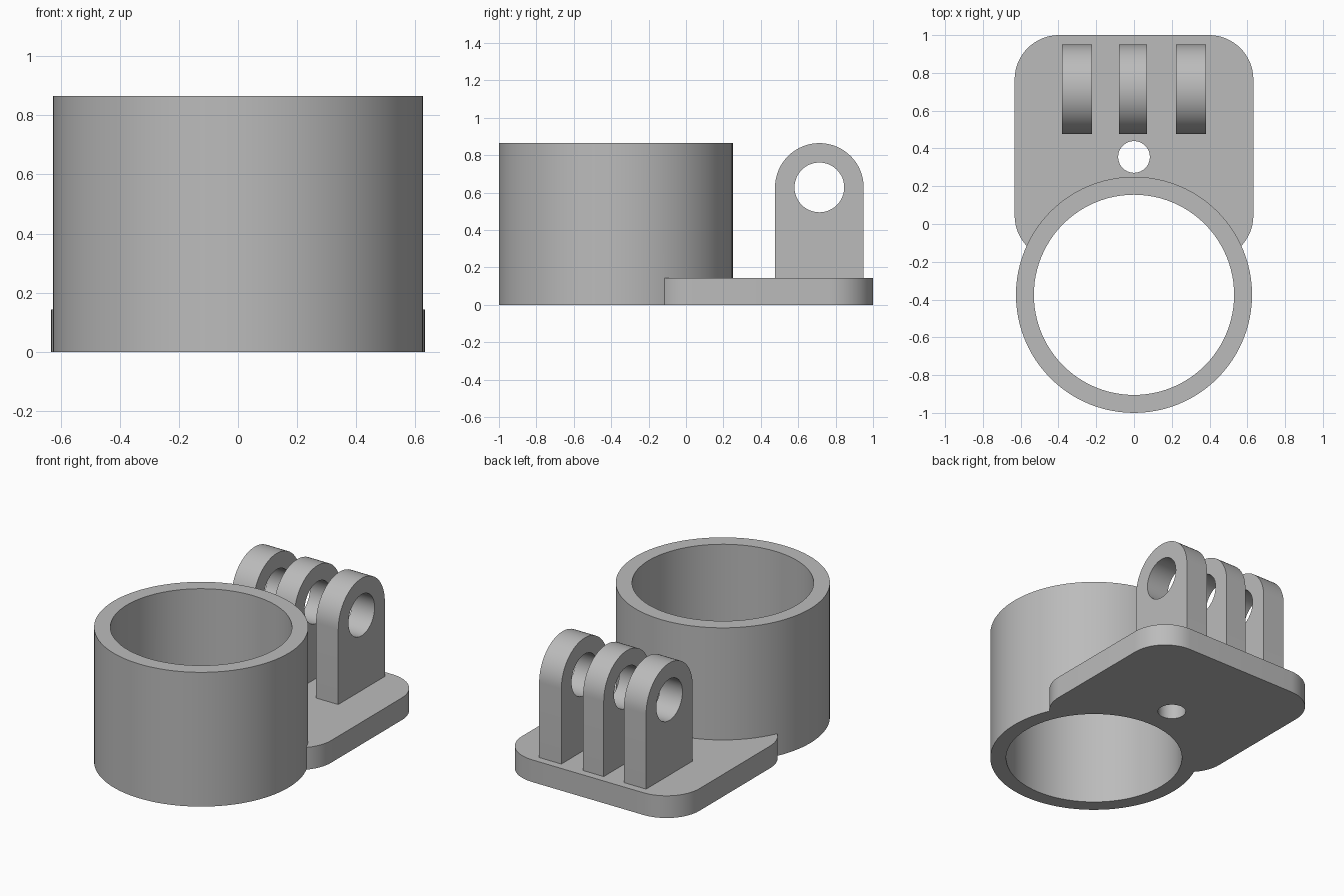
import bpy, bmesh
from math import cos, sin, pi, radians
from mathutils import Matrix

cube = bpy.data.objects.get("Cube")
if cube:
    bpy.data.objects.remove(cube, do_unlink=True)

HEIGHT, PLATE_H = 0.865, 0.143
RING_Y, RING_R, BORE_R = -0.375, 0.625, 0.53
TAB_Y, TAB_Z, TAB_R = 0.713, 0.628, 0.237

grey = bpy.data.materials.new("plain grey")
grey.use_nodes = True
colour = (0.5, 0.5, 0.5, 1)
grey.diffuse_color = colour
grey.node_tree.nodes["Principled BSDF"].inputs["Base Color"].default_value = colour


def arc(cx, cy, r, start, end, n):
    """Points along an arc, angles in degrees."""
    angles = [radians(start + (end - start) * i / n) for i in range(n + 1)]
    return [(cx + r * cos(a), cy + r * sin(a)) for a in angles]


def circle(cx, cy, r, n):
    return arc(cx, cy, r, 0, 360, n)[:-1]


def prism(name, outline, low, high, along_x=False):
    """Extrude an outline along z, or a (y, z) outline along x."""
    bm = bmesh.new()
    face = bm.faces.new([bm.verts.new((u, v, low)) for u, v in outline])
    top = bmesh.ops.extrude_face_region(bm, geom=[face])["geom"]
    verts = [g for g in top if isinstance(g, bmesh.types.BMVert)]
    bmesh.ops.translate(bm, verts=verts, vec=(0, 0, high - low))
    if along_x:
        # Cycle the axes: u -> y, v -> z, extrusion -> x
        bm.transform(Matrix(((0, 0, 1, 0), (1, 0, 0, 0), (0, 1, 0, 0), (0, 0, 0, 1))))
    bmesh.ops.recalc_face_normals(bm, faces=bm.faces)
    mesh = bpy.data.meshes.new(name)
    bm.to_mesh(mesh)
    bm.free()
    mesh.materials.append(grey)
    obj = bpy.data.objects.new(name, mesh)
    bpy.context.collection.objects.link(obj)
    return obj


def combine(body, tool, operation):
    """Apply an exact boolean and discard the tool."""
    mod = body.modifiers.new(tool.name, "BOOLEAN")
    mod.operation, mod.solver, mod.object = operation, "EXACT", tool
    graph = bpy.context.evaluated_depsgraph_get()
    mesh = bpy.data.meshes.new_from_object(body.evaluated_get(graph))
    body.modifiers.clear()
    body.data = mesh
    bpy.data.objects.remove(tool, do_unlink=True)


# Base plate with rounded corners
W, FRONT, BACK, R = 0.632, -0.19, 1.0, 0.235
corners = [(W - R, BACK - R), (R - W, BACK - R), (R - W, FRONT + R), (W - R, FRONT + R)]
outline = []
for i, (x, y) in enumerate(corners):
    outline += arc(x, y, R, 90 * i, 90 * i + 90, 16)
mount = prism("ring_mount", outline, 0, PLATE_H)

# Holder ring, open at both ends
combine(mount, prism("ring", circle(0, RING_Y, RING_R, 96), 0, HEIGHT), "UNION")
combine(mount, prism("bore", circle(0, RING_Y, BORE_R, 96), -0.1, 1), "DIFFERENCE")

# Screw hole through the plate
combine(mount, prism("screw_hole", circle(0, 0.355, 0.084, 40), -0.1, 0.3), "DIFFERENCE")

# Three round-topped hinge tabs
tab = arc(TAB_Y, TAB_Z, TAB_R, 0, 180, 32)
tab += [(TAB_Y - TAB_R, PLATE_H / 2), (TAB_Y + TAB_R, PLATE_H / 2)]
for left, right in ((-0.381, -0.223), (-0.079, 0.068), (0.223, 0.381)):
    combine(mount, prism("tab", tab, left, right, True), "UNION")

# Hinge pin hole through all tabs
combine(mount, prism("pin_hole", circle(TAB_Y, TAB_Z, 0.133, 48), -0.8, 0.8, True), "DIFFERENCE")

# Smooth curved walls, crisp edges
bpy.ops.object.select_all(action="DESELECT")
mount.select_set(True)
bpy.context.view_layer.objects.active = mount
bpy.ops.object.shade_smooth_by_angle(angle=radians(30))
